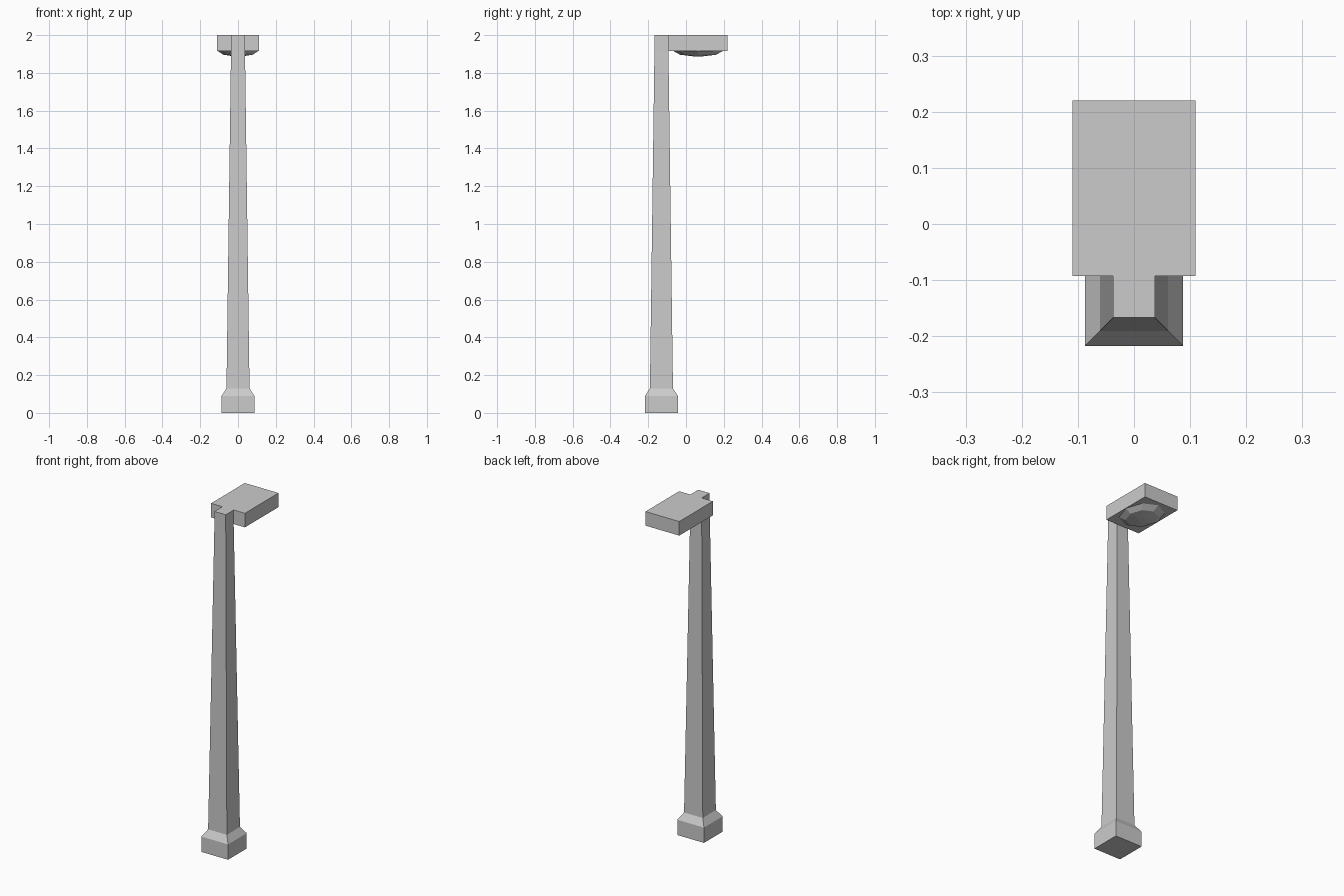
import bpy, bmesh, math

if "Cube" in bpy.data.objects:
    bpy.data.objects.remove(bpy.data.objects["Cube"])


def loft(name, rings):
    """Skin equal-length rings of points, capping both ends."""
    bm = bmesh.new()
    loops = [[bm.verts.new(p) for p in ring] for ring in rings]
    n = len(loops[0])
    for a, b in zip(loops, loops[1:]):
        for i in range(n):
            j = (i + 1) % n
            bm.faces.new((a[i], a[j], b[j], b[i]))
    bm.faces.new(loops[0])
    bm.faces.new(loops[-1])
    bmesh.ops.recalc_face_normals(bm, faces=bm.faces)
    mesh = bpy.data.meshes.new(name)
    bm.to_mesh(mesh)
    bm.free()
    obj = bpy.data.objects.new(name, mesh)
    bpy.context.collection.objects.link(obj)
    return obj


def rect(hx, y0, y1, z):
    return [(-hx, y0, z), (hx, y0, z), (hx, y1, z), (-hx, y1, z)]


def square(h, z, cy=-0.13):
    return rect(h, cy - h, cy + h, z)


def oval(rx, ry, z, cy=0.064, n=8):
    return [(rx * math.cos(math.tau * i / n), cy + ry * math.sin(math.tau * i / n), z)
            for i in range(n)]


# Square foot, chamfered shoulder and tapering pole in one skin
loft("pole", [square(0.087, 0), square(0.087, 0.09), square(0.061, 0.13),
              square(0.037, 1.917), square(0.037, 2.0)])

# Flat lamp housing
loft("lamp_head", [rect(0.11, -0.093, 0.22, 1.917), rect(0.11, -0.093, 0.22, 2.0)])

# Shallow faceted dome under the housing
dome = [(0, 1.0), (45, 1.0), (80, 1.0)]
loft("lamp_lens", [oval(0.11 * math.cos(math.radians(a)), 0.135 * math.cos(math.radians(a)),
                        1.918 - 0.031 * math.sin(math.radians(a))) for a, _ in dome])
